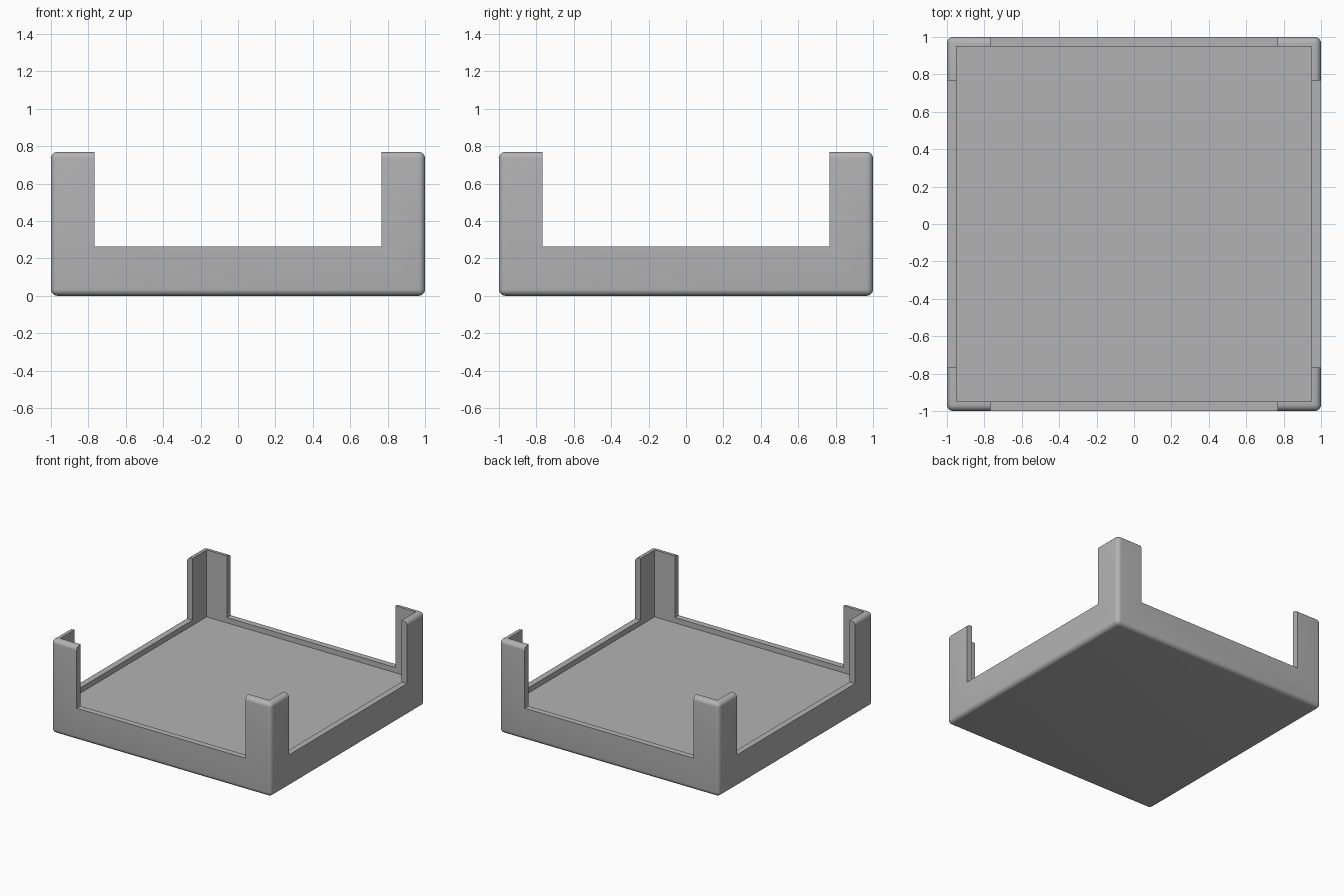
import bpy
import math

default = bpy.data.objects.get("Cube")
if default:
    bpy.data.objects.remove(default, do_unlink=True)

HEIGHT, RIM, FLOOR = 0.77, 0.263, 0.22
WALL, NOTCH, RADIUS = 0.05, 0.767, 0.035

grey = bpy.data.materials.new("plain_grey")
grey.use_nodes = True
colour = (0.45, 0.45, 0.45, 1)
grey.diffuse_color = colour
grey.node_tree.nodes["Principled BSDF"].inputs["Base Color"].default_value = colour


def box(name, half_x, half_y, z0, z1):
    """Box centred on the z axis between two heights."""
    bpy.ops.mesh.primitive_cube_add(size=2, location=(0, 0, (z0 + z1) / 2))
    obj = bpy.context.object
    obj.name = name
    obj.scale = (half_x, half_y, (z1 - z0) / 2)
    bpy.ops.object.transform_apply(location=True, scale=True)
    obj.data.materials.append(grey)
    return obj


def apply_modifier(obj, mod):
    bpy.context.view_layer.objects.active = obj
    bpy.ops.object.modifier_apply(modifier=mod.name)


# Rounded outer block
tray = box("corner_post_tray", 1, 1, 0, HEIGHT)
bevel = tray.modifiers.new("rounded_edges", 'BEVEL')
bevel.width = RADIUS
bevel.segments = 6
apply_modifier(tray, bevel)

# Hollow out the inside, then open the walls between the corner posts
cutters = [
    ("cavity_cutter", 1 - WALL, 1 - WALL, FLOOR),
    ("front_back_cutter", NOTCH, 1.5, RIM),
    ("side_cutter", 1.5, NOTCH, RIM),
]
for name, half_x, half_y, bottom in cutters:
    cutter = box(name, half_x, half_y, bottom, HEIGHT + 0.3)
    cutter.hide_render = True
    cut = tray.modifiers.new(name, 'BOOLEAN')
    cut.operation = 'DIFFERENCE'
    cut.solver = 'EXACT'
    cut.object = cutter
    apply_modifier(tray, cut)
    bpy.data.objects.remove(cutter, do_unlink=True)

# Smooth the rounded edges and keep the cut edges sharp
bpy.ops.object.select_all(action='DESELECT')
tray.select_set(True)
bpy.context.view_layer.objects.active = tray
bpy.ops.object.shade_smooth_by_angle(angle=math.radians(30))
